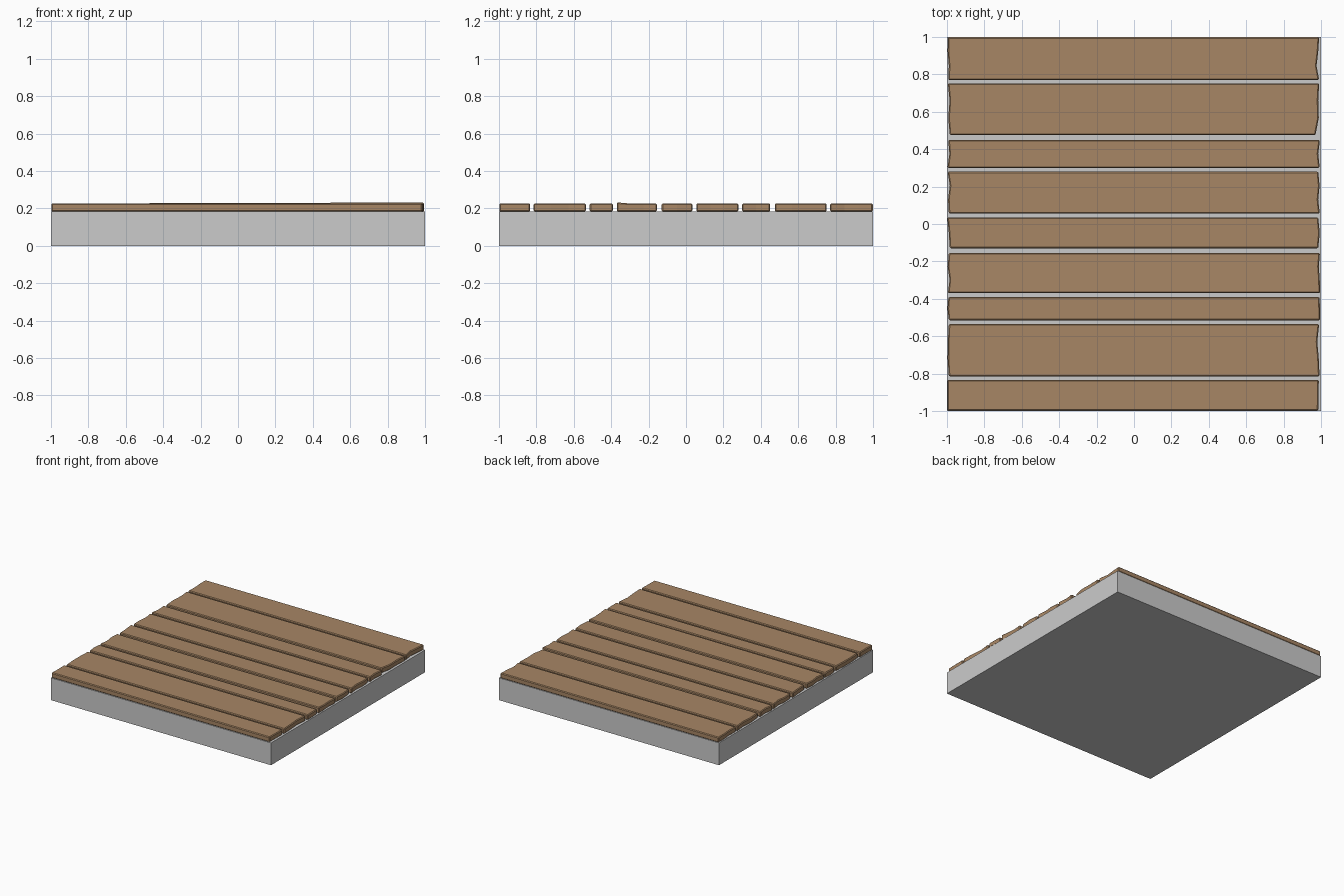
import bpy, bmesh

if "Cube" in bpy.data.objects:
    bpy.data.objects.remove(bpy.data.objects["Cube"])

def material(name, col):
    m = bpy.data.materials.new(name)
    m.diffuse_color = col
    m.use_nodes = True
    m.node_tree.nodes["Principled BSDF"].inputs["Base Color"].default_value = m.diffuse_color
    return m

wood = material("wood", (0.39, 0.24, 0.13, 1))
Z0, Z1 = 0.183, 0.226

# Stone slab under the boards
bpy.ops.mesh.primitive_cube_add(size=1, location=(0, 0, 0.0915))
slab = bpy.context.object
slab.name = "base_slab"
slab.scale = (2, 2, 0.183)
bpy.ops.object.transform_apply(location=True, rotation=False, scale=True)

def plank(name, y0, y1, left, right, lift=0):
    """Board with worn, uneven ends; left/right are end x values from front to back."""
    bm = bmesh.new()
    def edge(xs):
        n = len(xs) - 1
        return [(x, y0 + (y1 - y0) * i / n) for i, x in enumerate(xs)]
    outline = edge(right) + edge(left)[::-1]
    face = bm.faces.new([bm.verts.new((x, y, Z0)) for x, y in outline])
    ext = bmesh.ops.extrude_face_region(bm, geom=[face])
    for v in ext["geom"]:
        if isinstance(v, bmesh.types.BMVert):
            v.co.z = Z1
            if v.co.x > 0 and abs(v.co.y - y0) < 1e-4:
                v.co.z += lift
    bmesh.ops.recalc_face_normals(bm, faces=bm.faces)
    me = bpy.data.meshes.new(name)
    bm.to_mesh(me)
    bm.free()
    me.materials.append(wood)
    ob = bpy.data.objects.new(name, me)
    bpy.context.collection.objects.link(ob)
    bev = ob.modifiers.new("worn_edges", 'BEVEL')
    bev.width, bev.segments = 0.006, 1
    bev.limit_method, bev.angle_limit = 'ANGLE', 0.8

# Floor boards, front to back: y range, left end, right end, corner lift
boards = [
    (-0.998, -0.833, (-.998, -.997, -.998), (.985, .987, .988), 0),
    (-0.815, -0.535, (-.99, -.996, -.995, -.99), (.992, .988, .98, .99), 0),
    (-0.515, -0.39, (-.99, -.997, -.992), (.995, .994, .992), 0),
    (-0.37, -0.155, (-.995, -.986, -.996, -.99), (.995, .993, .988, .994), .006),
    (-0.13, 0.035, (-.985, -.99, -.998), (.985, .993, .985), 0),
    (0.055, 0.28, (-.99, -.994, -.985, -.996), (.993, .985, .992, .985), 0),
    (0.30, 0.45, (-.997, -.987, -.993), (.993, .985, .994), 0),
    (0.475, 0.752, (-.985, -.993, -.986, -.995), (.97, .988, .985, .99), 0),
    (0.77, 0.999, (-.993, -.99, -.996, -.995), (.99, .976, .985, .99), 0),
]
for i, (y0, y1, l, r, lift) in enumerate(boards):
    plank(f"floor_board_{i + 1}", y0, y1, l, r, lift)
